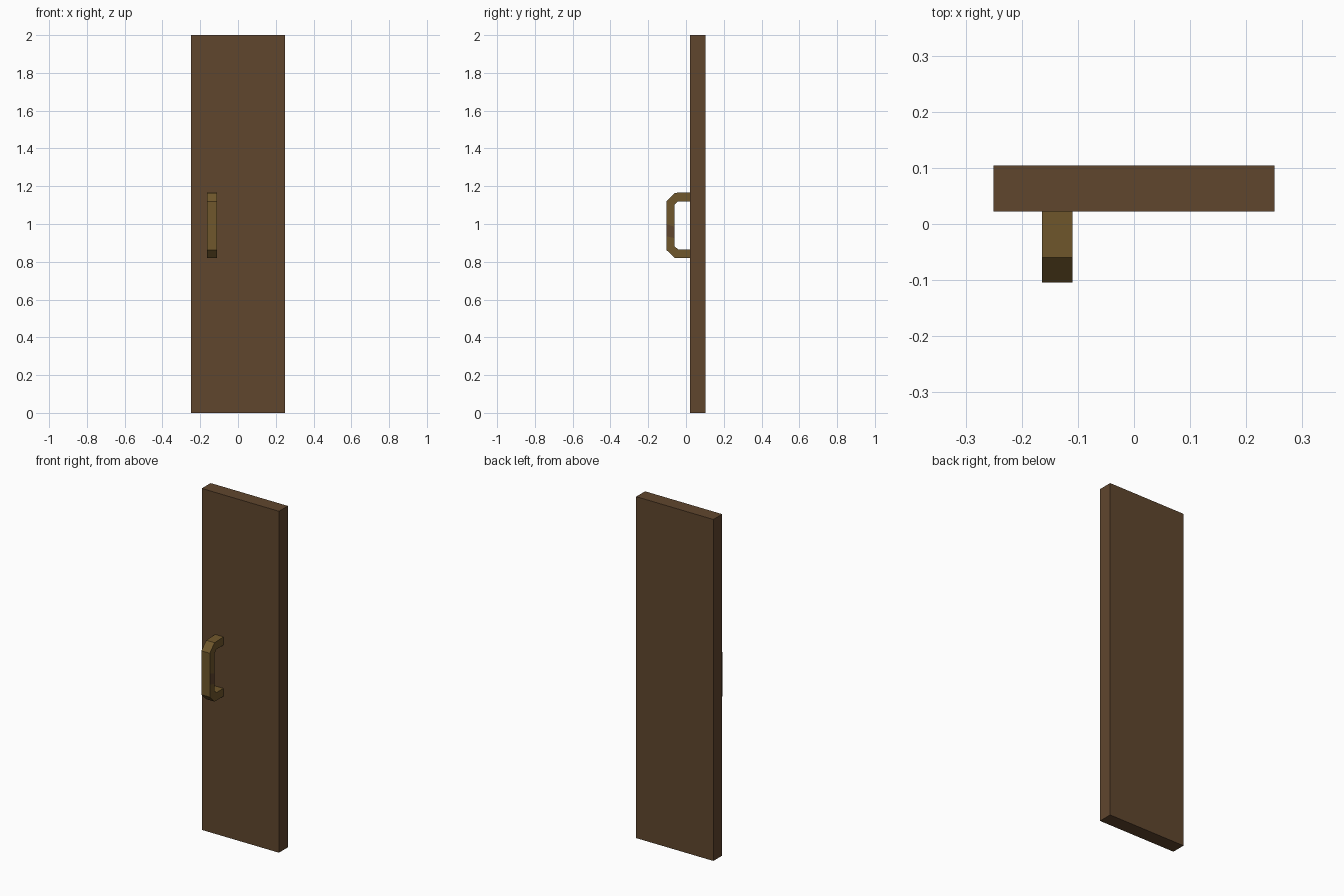
import bpy
import bmesh

cube = bpy.data.objects.get("Cube")
if cube:
    bpy.data.objects.remove(cube, do_unlink=True)


def material(name, rgb):
    mat = bpy.data.materials.new(name)
    mat.use_nodes = True
    mat.diffuse_color = (*rgb, 1)
    mat.node_tree.nodes["Principled BSDF"].inputs["Base Color"].default_value = (*rgb, 1)
    return mat


def add_object(name, bm, *mats):
    bmesh.ops.recalc_face_normals(bm, faces=bm.faces)
    mesh = bpy.data.meshes.new(name)
    bm.to_mesh(mesh)
    bm.free()
    for mat in mats:
        mesh.materials.append(mat)
    obj = bpy.data.objects.new(name, mesh)
    bpy.context.collection.objects.link(obj)
    return obj


wood = material("brown wood", (0.117, 0.061, 0.027))
brass = material("dark brass", (0.162, 0.096, 0.025))

# Door panel
bm = bmesh.new()
bmesh.ops.create_cube(bm, size=1)
for v in bm.verts:
    v.co.x *= 0.5
    v.co.y = v.co.y * 0.082 + 0.063
    v.co.z = v.co.z * 2 + 1
add_object("door_panel", bm, wood)

# Pull handle: paired outer and inner (y, z) points, swept across its width
outer = [(0.022, 1.168), (-0.06, 1.165), (-0.104, 1.12), (-0.104, 1.0),
         (-0.104, 0.935), (-0.104, 0.863), (-0.06, 0.82), (0.022, 0.82)]
inner = [(0.022, 1.12), (-0.043, 1.12), (-0.06, 1.103), (-0.06, 0.985),
         (-0.06, 0.925), (-0.06, 0.882), (-0.043, 0.866), (0.022, 0.866)]
bm = bmesh.new()
rings = []
for o, i in zip(outer, inner):
    corners = [(-0.164, o), (-0.11, o), (-0.11, i), (-0.164, i)]
    rings.append([bm.verts.new((x, *p)) for x, p in corners])
for a, b in zip(rings, rings[1:]):
    for k in range(4):
        n = (k + 1) % 4
        bm.faces.new((a[k], a[n], b[n], b[k]))
bm.faces.new(rings[0])
bm.faces.new(rings[-1])
bm.normal_update()
# Worn brown patch on the middle of the handle's side
for f in bm.faces:
    c = f.calc_center_median()
    if c.x > -0.12 and 0.93 < c.z < 0.99:
        f.material_index = 1
add_object("pull_handle", bm, brass, wood)
